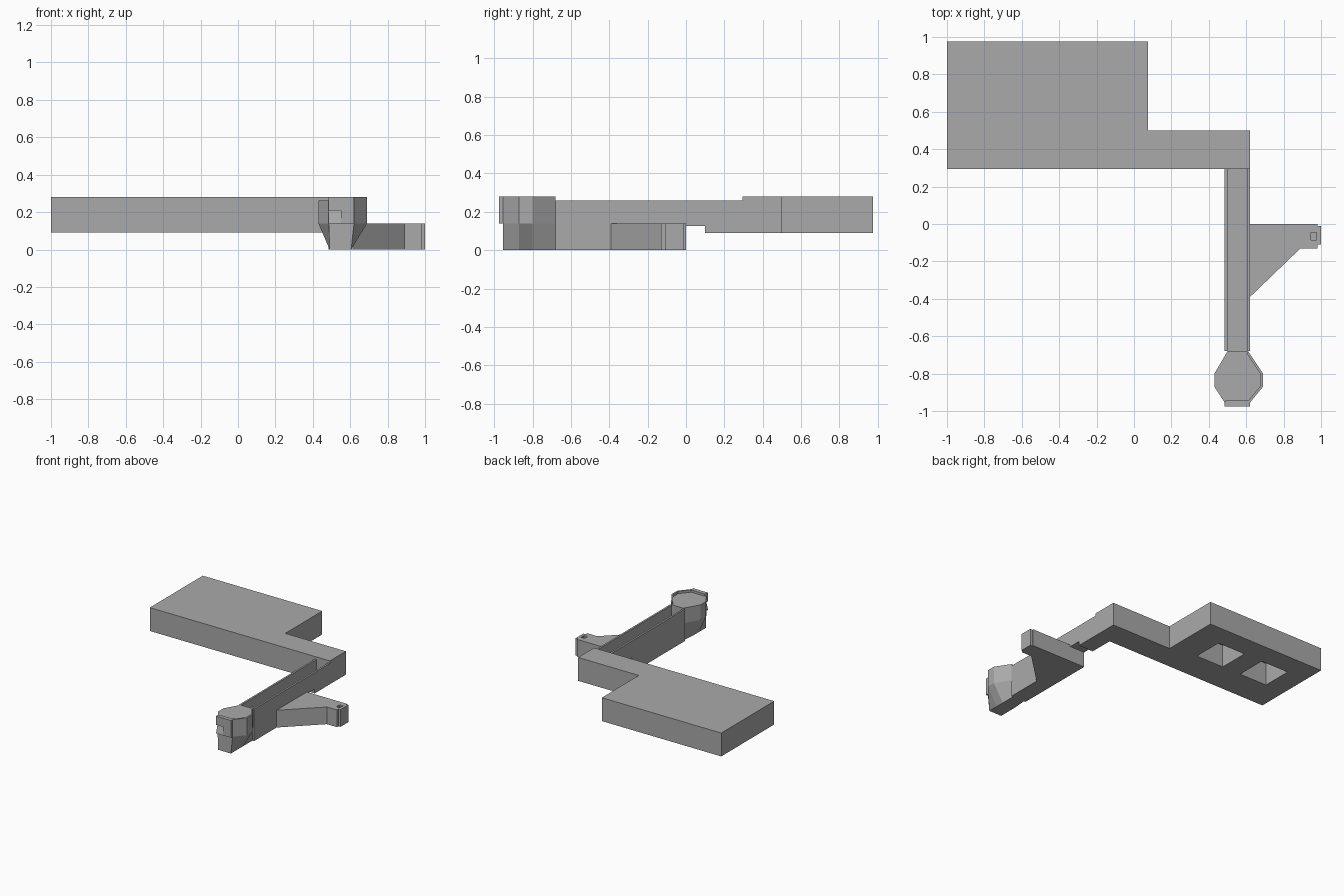
import bpy
import bmesh

cube = bpy.data.objects.get("Cube")
if cube:
    bpy.data.objects.remove(cube, do_unlink=True)

grey = bpy.data.materials.new("hull grey")
grey.use_nodes = True
tone = (0.4, 0.4, 0.4, 1)
grey.diffuse_color = tone
grey.node_tree.nodes["Principled BSDF"].inputs["Base Color"].default_value = tone


def loft(name, lower, upper):
    """Join two matching 3D outlines with side faces and end caps."""
    bm = bmesh.new()
    a = [bm.verts.new(p) for p in lower]
    b = [bm.verts.new(p) for p in upper]
    bm.faces.new(a)
    bm.faces.new(b)
    for i in range(len(a)):
        j = (i + 1) % len(a)
        bm.faces.new((a[i], a[j], b[j], b[i]))
    bmesh.ops.recalc_face_normals(bm, faces=bm.faces)
    mesh = bpy.data.meshes.new(name)
    bm.to_mesh(mesh)
    bm.free()
    mesh.materials.append(grey)
    obj = bpy.data.objects.new(name, mesh)
    bpy.context.collection.objects.link(obj)
    return obj


def slab(name, outline, z0, z1):
    return loft(name, [(x, y, z0) for x, y in outline], [(x, y, z1) for x, y in outline])


def rib(name, profile, x0, x1):
    return loft(name, [(x0, y, z) for y, z in profile], [(x1, y, z) for y, z in profile])


def box(name, x0, x1, y0, y1, z0, z1):
    return slab(name, [(x0, y0), (x1, y0), (x1, y1), (x0, y1)], z0, z1)


def cut(target, cutter):
    cutter.hide_render = True
    mod = target.modifiers.new("recess", "BOOLEAN")
    mod.operation = "DIFFERENCE"
    mod.solver = "EXACT"
    mod.object = cutter
    bpy.context.view_layer.objects.active = target
    bpy.ops.object.modifier_apply(modifier=mod.name)
    bpy.data.objects.remove(cutter, do_unlink=True)


# Main block with a narrower extension and two square recesses underneath
block = slab("main_block", [(-1, 0.295), (0.62, 0.295), (0.62, 0.5), (0.075, 0.5),
                            (0.075, 0.975), (-1, 0.975)], 0.09, 0.28)
for x in (-0.7, -0.28):
    cut(block, box("recess_cutter", x - 0.125, x + 0.125, 0.545, 0.795, 0, 0.275))

# Open-topped arm: two side walls and a lower floor sharing a stepped underside
underside = [(-0.68, 0), (0, 0), (0, 0.125), (0.1, 0.125), (0.1, 0.09), (0.296, 0.09)]


def arm_profile(top):
    return underside + [(0.296, top), (-0.68, top)]


rib("arm_wall_right", arm_profile(0.26), 0.485, 0.5)
rib("arm_wall_left", arm_profile(0.26), 0.605, 0.62)
rib("arm_floor", arm_profile(0.15), 0.5, 0.605)

# Side wing with its end plate and a small socket on top
wing = slab("side_wing", [(0.62, 0), (0.98, 0), (0.98, -0.13), (0.89, -0.13), (0.62, -0.39)], 0, 0.14)
cut(wing, box("socket_cutter", 0.945, 0.98 - 0.003, -0.085, -0.045, 0.11, 0.2))
box("wing_end_plate", 0.98, 1, -0.11, -0.01, 0, 0.14)

# Octagonal head above a tapered foot
octagon = [(0.5, -0.68), (0.43, -0.8), (0.43, -0.87), (0.485, -0.955),
           (0.62, -0.955), (0.69, -0.87), (0.69, -0.8), (0.61, -0.68)]
foot = [(min(max(x, 0.49), 0.605), y) for x, y in octagon]
loft("head_foot", [(x, y, 0) for x, y in foot], [(x, y, 0.14) for x, y in octagon])
slab("head_body", octagon, 0.14, 0.262)

# Raised rim on the front and left edges of the head
cx, cy = 0.555, -0.82
edge = octagon[3:]
inner = [(cx + (x - cx) * 0.9, cy + (y - cy) * 0.9) for x, y in edge]
slab("head_rim", edge + inner[::-1], 0.262, 0.28)

# Front face plate with a lower opening and a sloped sill
box("front_hood", 0.485, 0.62, -0.975, -0.955, 0.21, 0.28)
box("front_cheek", 0.55, 0.62, -0.975, -0.955, 0.14, 0.21)
rib("front_sill", [(-0.955, 0.14), (-0.975, 0.14), (-0.955, 0.21)], 0.485, 0.55)
